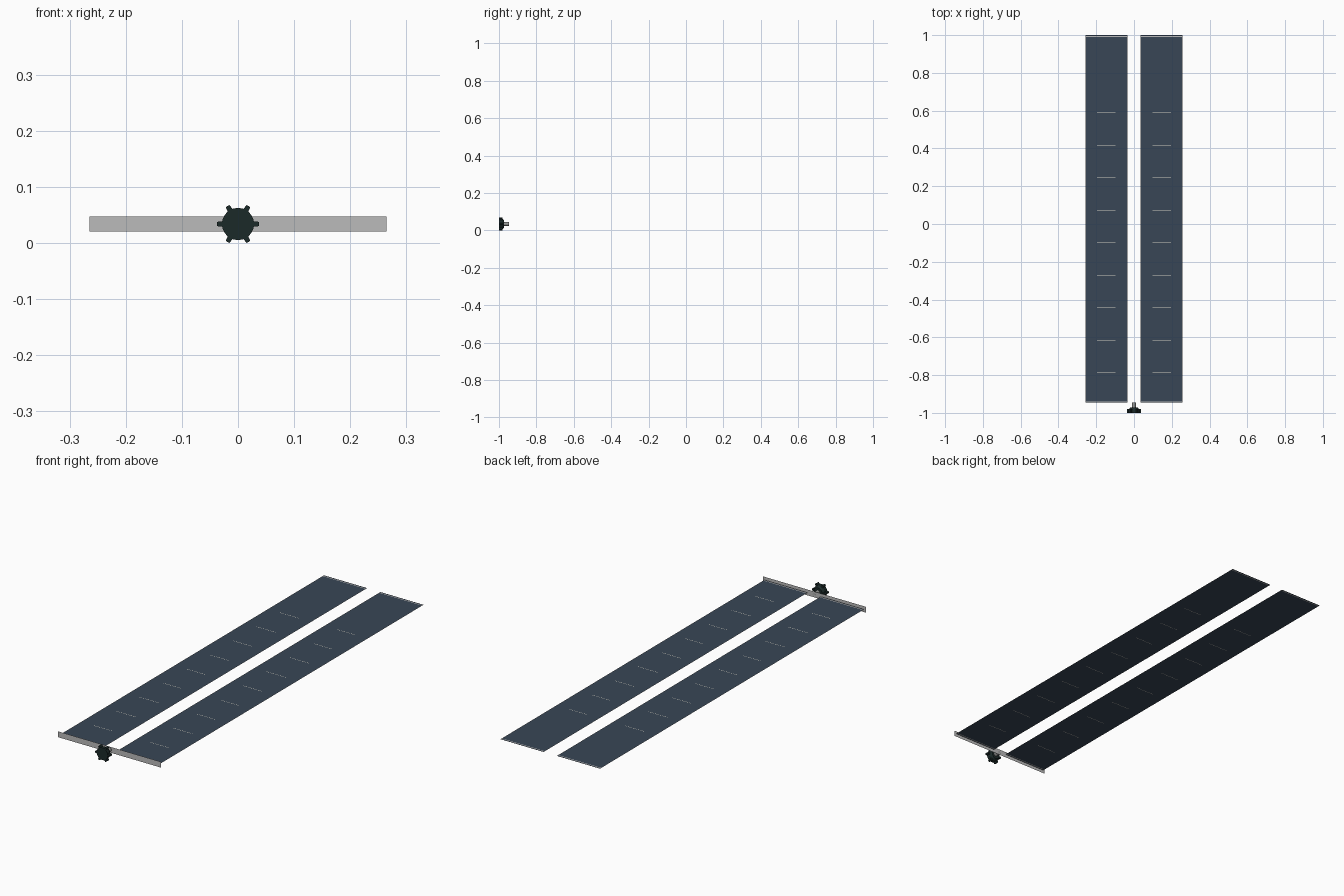
import bpy, bmesh, math
from mathutils import Matrix

if "Cube" in bpy.data.objects:
    bpy.data.objects.remove(bpy.data.objects["Cube"])

Z = 0.034  # height of the panel plane and hub axis


def mat(name, rgb):
    m = bpy.data.materials.new(name)
    m.diffuse_color = (*rgb, 1)
    m.use_nodes = True
    m.node_tree.nodes["Principled BSDF"].inputs["Base Color"].default_value = m.diffuse_color
    return m


NAVY = mat("slate blue panel", (0.040, 0.061, 0.092))
GREY = mat("light grey metal", (0.50, 0.50, 0.50))
DARK = mat("dark green black", (0.011, 0.023, 0.022))
STEEL = mat("mid grey steel", (0.30, 0.31, 0.30))
CREAM = mat("pale cream lines", (0.75, 0.72, 0.62))


def finish(name, bm, *mats):
    me = bpy.data.meshes.new(name)
    bm.to_mesh(me)
    bm.free()
    for m in mats:
        me.materials.append(m)
    ob = bpy.data.objects.new(name, me)
    bpy.context.collection.objects.link(ob)
    return ob


def panel(name, side):
    # flat sheet cut into side edges, field, end lines and thin cross lines
    xs = [0.034, 0.036, 0.097, 0.196, 0.255, 0.257]
    lines = [0.588 - 0.172 * i for i in range(9)]
    ends = [-0.938, 0.992]
    ys = sorted([-0.944, 1.0] + [s + d for s in lines for d in (-0.001, 0.001)]
                + [s + d for s in ends for d in (-0.002, 0.002)])
    bm = bmesh.new()
    grid = [[bm.verts.new((side * x, y, Z)) for x in xs] for y in ys]
    for j in range(len(ys) - 1):
        for i in range(len(xs) - 1):
            q = [grid[j][i], grid[j][i + 1], grid[j + 1][i + 1], grid[j + 1][i]]
            f = bm.faces.new(q if side > 0 else q[::-1])
            cy = (ys[j] + ys[j + 1]) / 2
            if any(abs(cy - s) < 0.0005 for s in ends):
                f.material_index = 1
            elif i == 2 and any(abs(cy - s) < 0.0005 for s in lines):
                f.material_index = 2
            elif i in (0, len(xs) - 2):
                f.material_index = 1
    finish(name, bm, NAVY, GREY, CREAM)


panel("right_panel", 1)
panel("left_panel", -1)

# upright cross bar, a flat sheet
bm = bmesh.new()
bm.faces.new([bm.verts.new(p) for p in ((-0.265, -0.946, 0.0205), (0.265, -0.946, 0.0205),
                                        (0.265, -0.946, 0.0475), (-0.265, -0.946, 0.0475))])
finish("cross_bar", bm, GREY)


def cone(name, r_front, r_back, y0, y1, sides, material):
    bm = bmesh.new()
    # local +z is turned to point along +y
    M = Matrix.Translation((0, (y0 + y1) / 2, Z)) @ Matrix.Rotation(-math.pi / 2, 4, 'X')
    bmesh.ops.create_cone(bm, cap_ends=True, segments=sides, radius1=r_front,
                          radius2=r_back, depth=y1 - y0, matrix=M)
    return finish(name, bm, material)


# hub: front disc, tapered back, shaft
cone("hub_disc", 0.0286, 0.0286, -1.0, -0.984, 24, DARK)
cone("hub_taper", 0.0286, 0.021, -0.984, -0.972, 24, DARK)
cone("hub_shaft", 0.010, 0.010, -0.972, -0.946, 12, STEEL)

# six lugs around the disc, narrower at the tip
bm = bmesh.new()
for k in range(6):
    M = (Matrix.Translation((0, -0.990, Z)) @ Matrix.Rotation(k * math.pi / 3, 4, 'Y')
         @ Matrix.Translation((0.030, 0, 0)) @ Matrix.Diagonal((0.014, 0.019, 0.011, 1)))
    cube = bmesh.ops.create_cube(bm, size=1)["verts"]
    for v in cube:
        if v.co.x > 0:
            v.co.z *= 0.7
    bmesh.ops.transform(bm, matrix=M, verts=cube)
finish("hub_lugs", bm, DARK)
